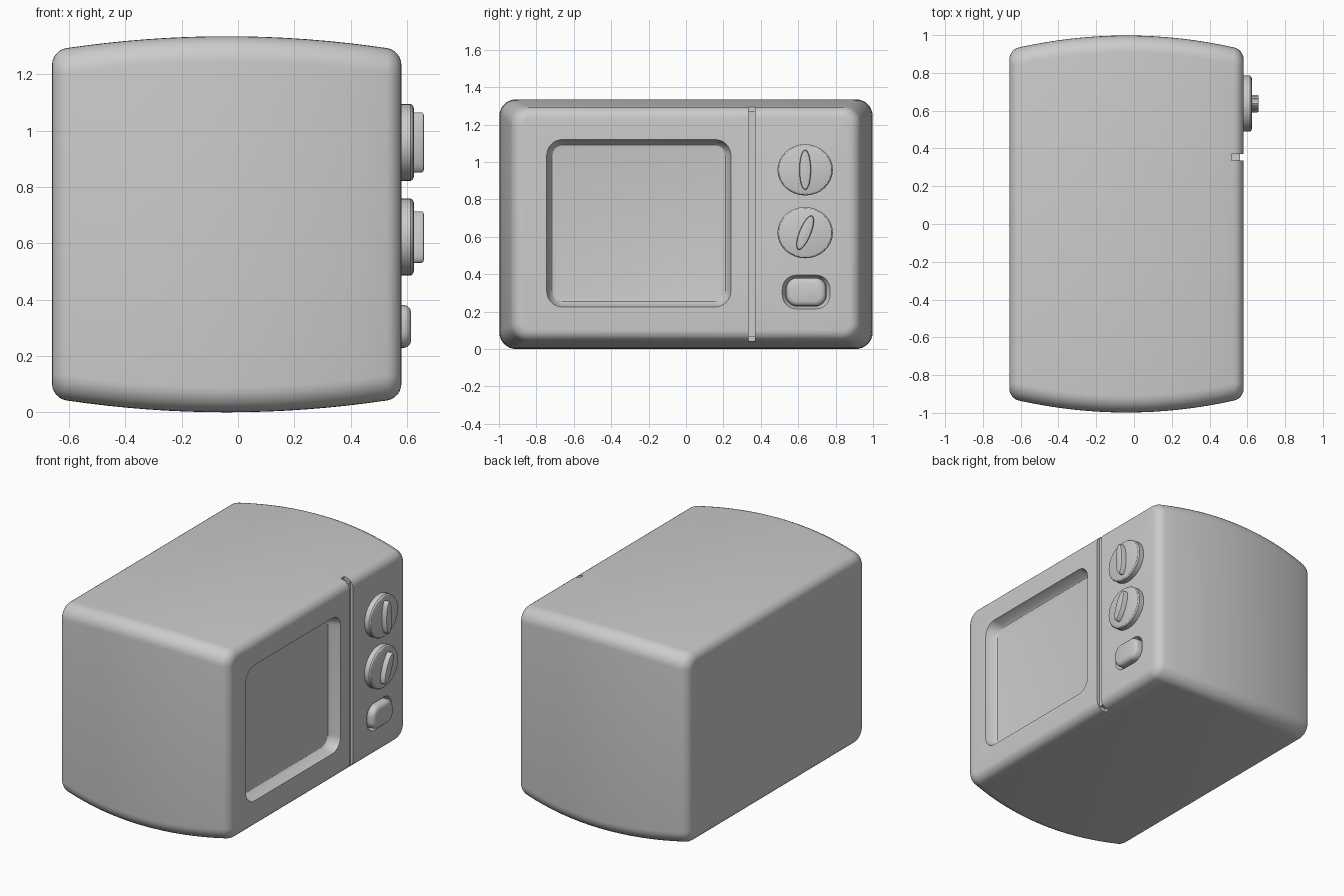
import bpy, bmesh
from math import sin, cos, pi, radians

if "Cube" in bpy.data.objects:
    bpy.data.objects.remove(bpy.data.objects["Cube"])

FRONT, BACK, MID, HALF = 0.58, -0.66, -0.04, 0.62


def ring(hy, hz, r=None, n=8):
    """Rounded rectangle outline (y, z), or an ellipse when r is None."""
    if r is None:
        return [(hy * cos(2 * pi * i / (4 * n)), hz * sin(2 * pi * i / (4 * n))) for i in range(4 * n)]
    pts = []
    for q, (sy, sz) in enumerate([(1, 1), (-1, 1), (-1, -1), (1, -1)]):
        for i in range(n + 1):
            a = (q + i / n) * pi / 2
            pts.append((sy * (hy - r) + r * cos(a), sz * (hz - r) + r * sin(a)))
    return pts


def loft(name, sections, cy, cz, tilt=0):
    """Closed solid along x through sections (x, half y, half z, corner radius)."""
    bm = bmesh.new()
    rings = []
    c, s = cos(radians(tilt)), sin(radians(tilt))
    for x, hy, hz, r in sections:
        rings.append([bm.verts.new((x, cy + y * c + z * s, cz - y * s + z * c)) for y, z in ring(hy, hz, r)])
    for a, b in zip(rings, rings[1:]):
        for i in range(len(a)):
            j = (i + 1) % len(a)
            bm.faces.new((a[i], a[j], b[j], b[i]))
    bm.faces.new(rings[0])
    bm.faces.new(rings[-1])
    bmesh.ops.recalc_face_normals(bm, faces=bm.faces)
    me = bpy.data.meshes.new(name)
    bm.to_mesh(me)
    bm.free()
    ob = bpy.data.objects.new(name, me)
    bpy.context.collection.objects.link(ob)
    return ob


def activate(ob):
    bpy.ops.object.select_all(action='DESELECT')
    ob.select_set(True)
    bpy.context.view_layer.objects.active = ob


def smooth(ob):
    activate(ob)
    bpy.ops.object.shade_smooth_by_angle(angle=radians(30))


def cut(ob, cutter):
    cutter.hide_render = True
    mod = ob.modifiers.new("cut", 'BOOLEAN')
    mod.operation, mod.solver, mod.object = 'DIFFERENCE', 'EXACT', cutter
    activate(ob)
    bpy.ops.object.modifier_apply(modifier=mod.name)
    bpy.data.objects.remove(cutter)


def box(x0, x1, y0, y1, z0, z1):
    bpy.ops.mesh.primitive_cube_add(size=1, location=((x0 + x1) / 2, (y0 + y1) / 2, (z0 + z1) / 2))
    ob = bpy.context.object
    ob.name = "groove_cutter"
    ob.scale = (x1 - x0, y1 - y0, z1 - z0)
    bpy.context.view_layer.update()
    return ob


# Body: barrel-sided box with rounded ends
def body_section(x, inset):
    u = (x - MID) / HALF
    return (x, 0.998 - 0.075 * u * u - inset, 0.6675 - 0.05 * u * u - inset, 0.09 - inset)


f = 0.05
arc = [(f * (1 - sin(k * pi / 12)), f * (1 - cos(k * pi / 12))) for k in range(7)]
sections = [body_section(BACK + dx, inset) for inset, dx in arc]
sections += [body_section(BACK + f + (2 * HALF - 2 * f) * i / 16, 0) for i in range(1, 16)]
sections += [body_section(FRONT - dx, inset) for inset, dx in reversed(arc)]
body = loft("body", sections, 0, 0.6675)

# Window recess with a softened floor edge
cut(body, loft("window_cutter", [
    (0.505, 0.448, 0.403, 0.045), (0.508, 0.463, 0.418, 0.06), (0.52, 0.475, 0.43, 0.07),
    (FRONT, 0.4925, 0.4475, 0.085), (0.63, 0.4925, 0.4475, 0.085)], -0.2525, 0.6725))

# Shallow pocket around the button
cut(body, loft("pocket_cutter", [
    (0.55, 0.11, 0.078, 0.065), (FRONT, 0.128, 0.09, 0.075), (0.63, 0.128, 0.09, 0.075)], 0.6425, 0.305))

# Door seam, wrapping over the top and bottom edges
for x0, z0, z1 in [(0.56, -0.1, 1.45), (0.515, 1.27, 1.46), (0.515, -0.11, 0.065)]:
    cut(body, box(x0, 0.7, 0.335, 0.37, z0, z1))
smooth(body)

# Two dials, each with an elliptical grip
for name, z, grip, tilt in [("upper_dial", 0.958, 0.107, 0), ("lower_dial", 0.622, 0.098, 22)]:
    smooth(loft(name, [(0.57, 0.148, 0.137, None), (0.613, 0.148, 0.137, None),
                       (0.621, 0.142, 0.131, None), (0.625, 0.13, 0.12, None)], 0.637, z))
    smooth(loft(name + "_grip", [(0.60, 0.031, grip, None), (0.652, 0.031, grip, None),
                                 (0.658, 0.028, grip - 0.004, None),
                                 (0.66, 0.022, grip - 0.012, None)], 0.637, z, tilt))

# Push button
smooth(loft("push_button", [
    (0.54, 0.107, 0.076, 0.06), (0.59, 0.107, 0.076, 0.06), (0.602, 0.103, 0.072, 0.056),
    (0.611, 0.094, 0.063, 0.047), (0.615, 0.08, 0.049, 0.035)], 0.6425, 0.305))
